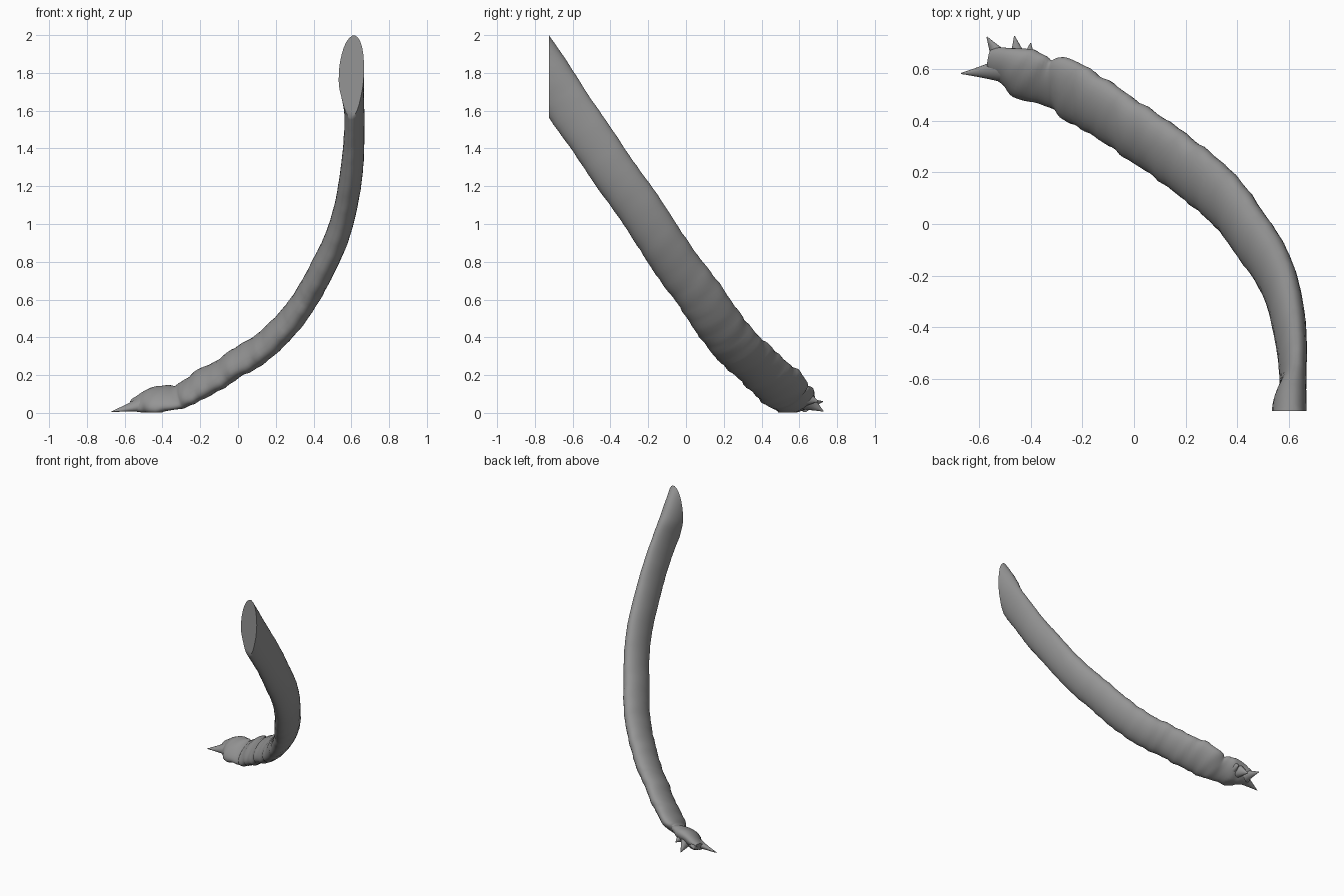
import bpy, bmesh, math
from mathutils import Vector

cube = bpy.data.objects.get("Cube")
if cube:
    bpy.data.objects.remove(cube, do_unlink=True)

grey = bpy.data.materials.new("plain_grey")
grey.use_nodes = True
colour = (0.3, 0.3, 0.3, 1)
grey.diffuse_color = colour
grey.node_tree.nodes["Principled BSDF"].inputs["Base Color"].default_value = colour

WIDE = Vector((0.16, 0.83, 0.53))   # broad direction of the flattened section


def spline(rows, steps):
    """Catmull-Rom through rows of numbers."""
    rows = [Vector(r) for r in rows]
    out = []
    for i in range(len(rows) - 1):
        a, b, c, d = rows[max(i - 1, 0)], rows[i], rows[i + 1], rows[min(i + 2, len(rows) - 1)]
        for s in range(steps):
            t = s / steps
            out.append(b + (c - a) * t / 2 + (a * 2 - b * 5 + c * 4 - d) * t * t / 2
                       + (b * 3 - a - c * 3 + d) * t ** 3 / 2)
    return out + [rows[-1]]


def loft(name, rows, steps=6, sides=28, wrinkle=0.0, cut_y=None):
    """Flattened tube; each row is x, y, z, half width, half thickness."""
    path = spline([r[:3] for r in rows], steps)
    size = spline([(r[3], r[4], 0) for r in rows], steps)
    bm = bmesh.new()
    rings, run = [], 0.0
    for i, p in enumerate(path):
        tangent = (path[min(i + 1, len(path) - 1)] - path[max(i - 1, 0)]).normalized()
        wide = (WIDE - tangent * WIDE.dot(tangent)).normalized()
        thin = tangent.cross(wide)
        if i:
            run += (p - path[i - 1]).length
        fade = wrinkle * max(0.2, 1 - run / 2.2)
        ring = []
        for k in range(sides):
            a = math.tau * k / sides
            # slanting folds of skin
            fold = (math.sin(run * 62 + 2 * math.sin(a + run * 3))
                    + 0.8 * math.sin(run * 37 - 2 * a) + 0.5 * math.sin(run * 95 + 3 * a))
            r = 1 + fade * fold
            v = p + wide * math.cos(a) * size[i].x * r + thin * math.sin(a) * size[i].y * r
            v.z = max(v.z, 0.001)
            ring.append(bm.verts.new(v))
        rings.append(ring)
    for a, b in zip(rings, rings[1:]):
        for k in range(sides):
            n = (k + 1) % sides
            bm.faces.new((a[k], a[n], b[n], b[k]))
    bm.faces.new(rings[0])
    bm.faces.new(rings[-1])
    if cut_y is not None:
        cut = bmesh.ops.bisect_plane(bm, geom=bm.verts[:] + bm.edges[:] + bm.faces[:],
                                     plane_co=(0, cut_y, 0), plane_no=(0, -1, 0), clear_outer=True)
        edges = [e for e in cut["geom_cut"] if isinstance(e, bmesh.types.BMEdge)]
        bmesh.ops.holes_fill(bm, edges=edges, sides=0)
    bmesh.ops.recalc_face_normals(bm, faces=bm.faces[:])
    mesh = bpy.data.meshes.new(name)
    bm.to_mesh(mesh)
    bm.free()
    mesh.materials.append(grey)
    obj = bpy.data.objects.new(name, mesh)
    bpy.context.collection.objects.link(obj)
    bpy.ops.object.select_all(action="DESELECT")
    obj.select_set(True)
    bpy.context.view_layer.objects.active = obj
    bpy.ops.object.shade_smooth_by_angle(angle=math.radians(50))
    return obj


# Long curved body, sliced flat at its upper end
loft("tail_body", [
    (-.56, .63, .04, .05, .025), (-.49, .61, .06, .085, .045),
    (-.42, .58, .07, .115, .055), (-.34, .55, .08, .1, .04),
    (-.28, .535, .1, .125, .05), (-.2, .49, .15, .13, .06), (-.1, .43, .2, .125, .06),
    (0, .36, .27, .125, .063), (.1, .295, .325, .125, .065), (.2, .22, .41, .125, .066),
    (.3, .14, .52, .125, .066), (.38, .06, .64, .123, .066), (.45, -.04, .77, .122, .066),
    (.52, -.14, .92, .12, .064), (.57, -.25, 1.09, .12, .061), (.6, -.38, 1.27, .12, .059),
    (.614, -.5, 1.45, .12, .053), (.615, -.62, 1.62, .122, .05),
    (.6, -.72, 1.775, .124, .066), (.6, -.86, 1.98, .124, .066),
], wrinkle=0.03, cut_y=-.725)

# Ragged spikes at the lower tip: root and point of each
for name, root, point in (
    ("tip_spike_side", (-.51, .595, .045), (-.67, .583, .006)),
    ("tip_spike_back_outer", (-.51, .63, .045), (-.57, .725, .06)),
    ("tip_spike_back_inner", (-.45, .64, .06), (-.463, .728, .008)),
    ("tip_spike_back_small", (-.41, .63, .08), (-.4, .7, .06)),
):
    a, b = Vector(root), Vector(point)
    loft(name, [(*a.lerp(b, t), w, h) for t, w, h in
                ((0, .05, .038), (.4, .03, .02), (.75, .013, .009), (1, .002, .002))],
         steps=4, sides=12)
